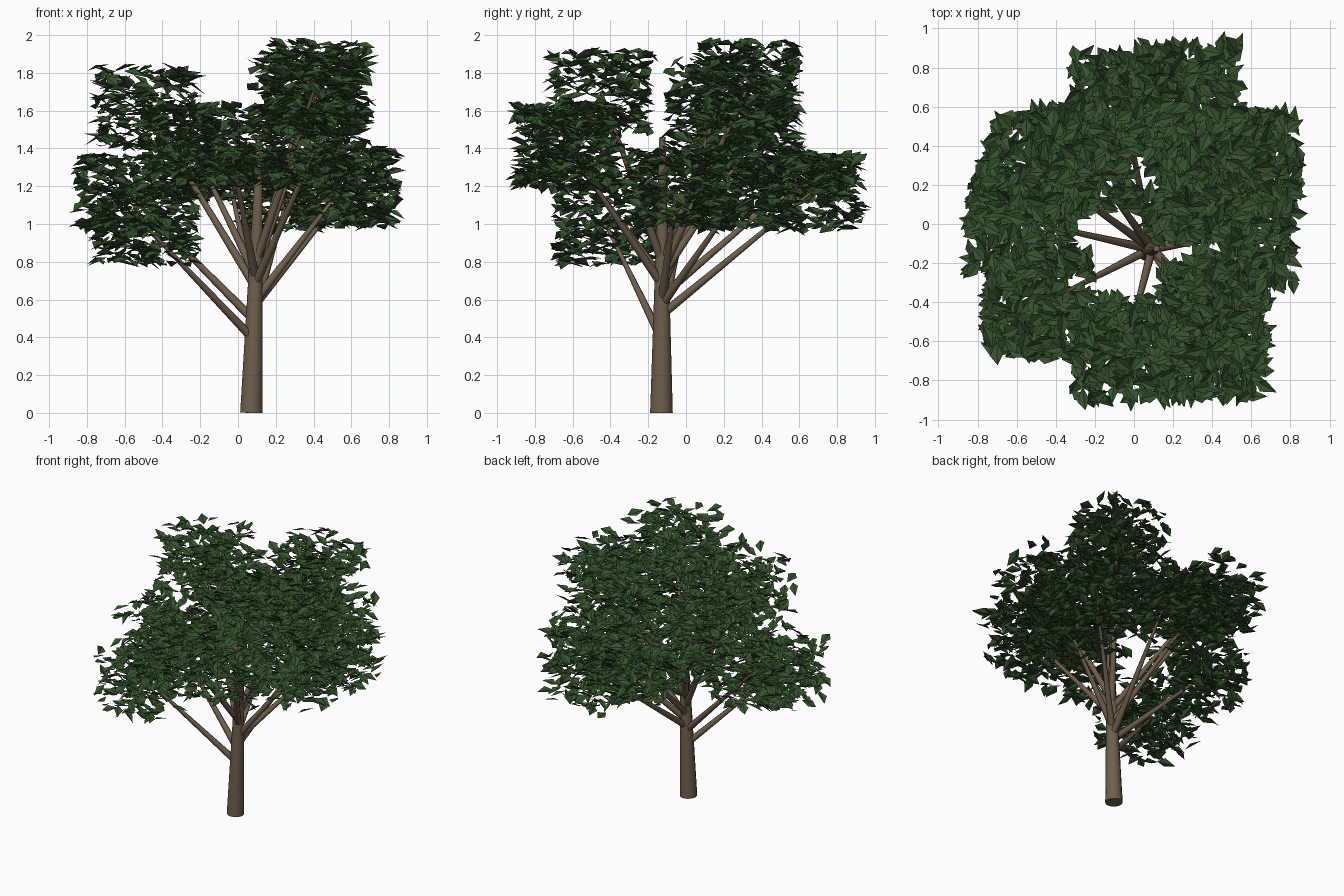
import bpy, bmesh, math, random
from mathutils import Vector, Matrix, Euler

if "Cube" in bpy.data.objects:
    bpy.data.objects.remove(bpy.data.objects["Cube"])

random.seed(11)


def material(name, rgb):
    m = bpy.data.materials.new(name)
    m.diffuse_color = (*rgb, 1)
    m.use_nodes = True
    m.node_tree.nodes["Principled BSDF"].inputs["Base Color"].default_value = m.diffuse_color
    return m


bark = material("brown bark", (0.155, 0.115, 0.073))
green = material("leaf green", (0.036, 0.086, 0.026))


def finish(name, bm, mat):
    mesh = bpy.data.meshes.new(name)
    bm.to_mesh(mesh)
    bm.free()
    mesh.materials.append(mat)
    ob = bpy.data.objects.new(name, mesh)
    bpy.context.collection.objects.link(ob)
    return ob


def limb(name, a, b, r1, r2, sides):
    """Tapered round limb from point a to point b."""
    d = b - a
    bm = bmesh.new()
    bmesh.ops.create_cone(bm, cap_ends=True, segments=sides, radius1=r1, radius2=r2, depth=d.length)
    turn = Vector((0, 0, 1)).rotation_difference(d).to_matrix().to_4x4()
    bm.transform(Matrix.Translation((a + b) / 2) @ turn)
    for f in bm.faces:
        f.smooth = len(f.verts) == 4
    for e in bm.edges:
        e.smooth = all(f.smooth for f in e.link_faces)
    return finish(name, bm, bark)


def leaf_clump(name, centre, half, count):
    """Box-shaped cloud of folded, pointed leaves lying roughly flat."""
    bm = bmesh.new()
    for _ in range(count):
        pos = centre + Vector([random.uniform(-h, h) for h in half])
        tilt = Euler((random.uniform(-0.6, 0.6), random.uniform(-0.6, 0.6), random.uniform(0, math.tau)))
        m = Matrix.Translation(pos) @ tilt.to_matrix().to_4x4()
        s = random.uniform(0.9, 1.2)
        shape = ((-0.052, 0, 0), (-0.008, -0.031, 0.01), (0.06, 0, 0), (-0.008, 0.031, 0.01))
        v = [bm.verts.new(m @ (Vector(p) * s)) for p in shape]
        bm.faces.new((v[0], v[1], v[2]))
        bm.faces.new((v[0], v[2], v[3]))
    return finish(name, bm, green)


# Trunk, slightly leaning
base, top = Vector((0.07, -0.13, 0)), Vector((0.115, -0.125, 1.46))
limb("trunk", base, top, 0.06, 0.016, 14)

# Clumps: centre, half height, height where the branch leaves the trunk
clumps = [
    ((-0.49, -0.42, 0.99), 0.21, 0.39),    # low front left
    ((-0.58, 0.02, 1.16), 0.20, 0.49),     # left
    ((-0.49, 0.29, 1.62), 0.215, 0.67),    # high back left
    ((-0.24, 0.33, 1.41), 0.21, 0.73),     # inner back left
    ((-0.05, 0.61, 1.25), 0.12, 0.62),     # back
    ((0.27, 0.66, 1.165), 0.20, 0.52),     # back right
    ((0.58, 0.30, 1.18), 0.20, 0.57),      # right, rear
    ((0.55, -0.05, 1.19), 0.20, 0.59),     # right, front
    ((0.43, 0.33, 1.73), 0.23, 0.75),      # crown right
    ((0.34, 0.17, 1.62), 0.25, 0.78),      # crown inner
    ((0.40, -0.45, 1.70), 0.21, 0.80),     # high front right
    ((0.41, -0.62, 1.40), 0.22, 0.68),     # front right
    ((-0.04, -0.64, 1.41), 0.22, 0.71),    # front
]
for i, (c, hz, z) in enumerate(clumps, 1):
    c = Vector(c)
    start = base.lerp(top, z / top.z)
    limb(f"branch_{i}", start, c, 0.024, 0.008, 8)
    leaf_clump(f"leaf_clump_{i}", c, (0.265, 0.265, hz), 290)
